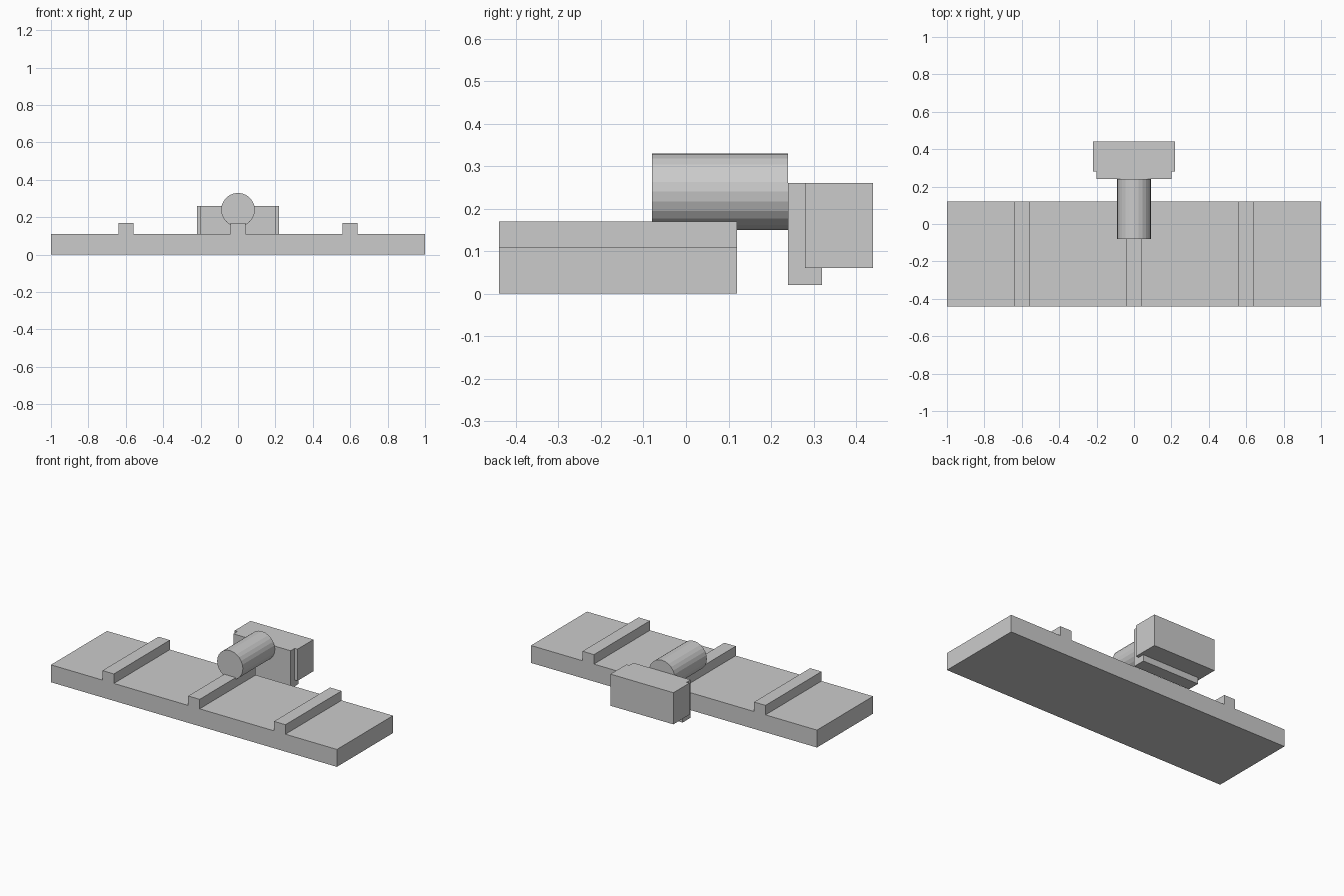
import bpy, bmesh
from mathutils import Matrix, Vector

if "Cube" in bpy.data.objects:
    bpy.data.objects.remove(bpy.data.objects["Cube"])


def add_object(name, bm):
    mesh = bpy.data.meshes.new(name)
    bm.to_mesh(mesh)
    bm.free()
    obj = bpy.data.objects.new(name, mesh)
    bpy.context.collection.objects.link(obj)
    return obj


def box(name, x, y, z):
    """Box from (min, max) ranges on each axis."""
    bm = bmesh.new()
    bmesh.ops.create_cube(bm, size=1)
    lo, hi = Vector((x[0], y[0], z[0])), Vector((x[1], y[1], z[1]))
    bmesh.ops.scale(bm, vec=hi - lo, verts=bm.verts)
    bmesh.ops.translate(bm, vec=(lo + hi) / 2, verts=bm.verts)
    return add_object(name, bm)


def cylinder_y(name, radius, y, z, sides=24):
    """Flat-shaded cylinder lying along y."""
    bm = bmesh.new()
    bmesh.ops.create_cone(
        bm, cap_ends=True, segments=sides, radius1=radius, radius2=radius,
        depth=y[1] - y[0],
        matrix=Matrix.Translation((0, sum(y) / 2, z))
        @ Matrix.Rotation(1.5707963, 4, 'X'))
    return add_object(name, bm)


# Base plate
box("base_plate", (-1, 1), (-0.44, 0.12), (0, 0.11))

# Three raised ribs across the plate
for side, x in (("left", -0.6), ("middle", 0), ("right", 0.6)):
    box(f"{side}_rib", (x - 0.04, x + 0.04), (-0.44, 0.12), (0.11, 0.17))

# Round shaft joining the plate to the rear block
cylinder_y("shaft", 0.09, (-0.08, 0.24), 0.24)

# Rear block with its slightly narrower, deeper front plate
box("rear_front_plate", (-0.2, 0.2), (0.24, 0.32), (0.02, 0.26))
box("rear_block", (-0.22, 0.22), (0.28, 0.44), (0.06, 0.26))
